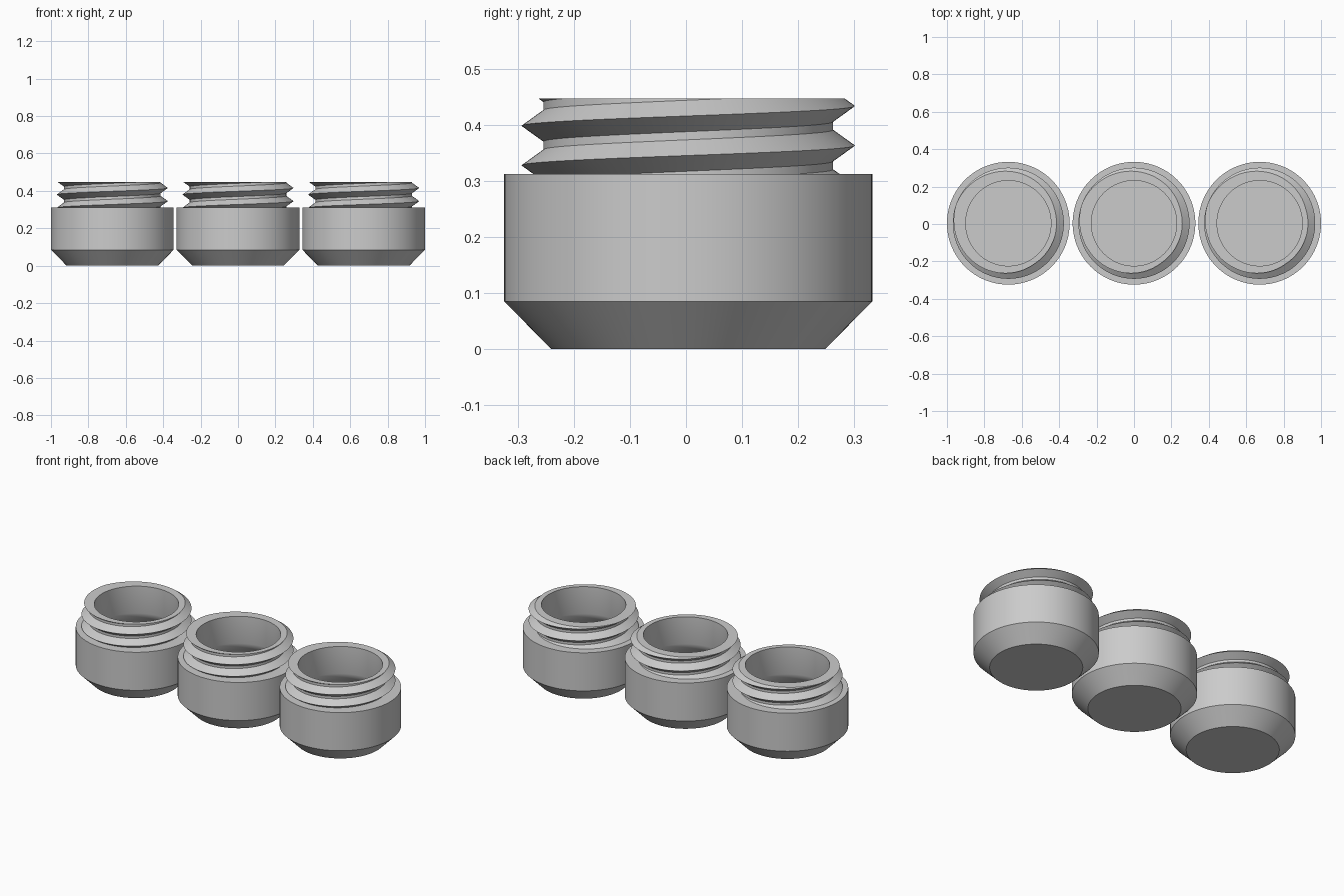
import bpy, bmesh, math

if "Cube" in bpy.data.objects:
    bpy.data.objects.remove(bpy.data.objects["Cube"])

SEGMENTS = 120
SHOULDER, RIM = 0.312, 0.447            # heights bounding the threaded neck
NECK_R, CREST = 0.258, 0.039            # neck radius and thread depth
PITCH, HALF = 0.0705, 0.028             # thread pitch and half height
CENTER_Y = 0.004

# Outer body (bottom to shoulder) and hollow interior (rim to floor)
BODY = [(0, 0), (0.244, 0), (0.328, 0.085), (0.328, SHOULDER)]
HOLLOW = [(0.228, RIM), (0.228, 0.285), (0.235, 0.262), (0.25, 0.24),
          (0.27, 0.222), (0.288, 0.2), (0.295, 0.17), (0.295, 0.1),
          (0.23, 0.035), (0, 0.035)]

grey = bpy.data.materials.new("light grey plastic")
grey.diffuse_color = (0.6, 0.6, 0.6, 1)
grey.use_nodes = True
grey.node_tree.nodes["Principled BSDF"].inputs["Base Color"].default_value = grey.diffuse_color


def thread_points(angle):
    """Section of the helical thread at one angle, clipped at shoulder and rim."""
    base = 0.398 + PITCH * (angle / math.tau + 0.25)
    crests = [base + k * PITCH for k in range(-4, 4)]
    levels = [SHOULDER]
    for c in crests:
        levels += [c - HALF, c, c + HALF]
    levels.append(RIM)
    points = []
    for z in levels:
        z = min(max(z, SHOULDER), RIM)
        near = min(abs(z - c) for c in crests)
        points.append((NECK_R + CREST * max(0, 1 - near / HALF), z))
    return points


def jar_mesh():
    """Sweep the full section around the axis; the thread climbs as it turns."""
    bm = bmesh.new()
    columns = []
    for i in range(SEGMENTS + 1):
        a = math.tau * i / SEGMENTS
        section = BODY + thread_points(a) + HOLLOW
        columns.append([bm.verts.new((r * math.cos(a), r * math.sin(a), z))
                        for r, z in section])
    start, end = len(BODY), len(columns[0]) - len(HOLLOW)
    for i in range(SEGMENTS):
        p, q = columns[i], columns[i + 1]
        for j in range(len(p) - 1):
            bm.faces.new((p[j], q[j], q[j + 1], p[j + 1]))
    bmesh.ops.remove_doubles(bm, verts=bm.verts, dist=1e-5)
    bmesh.ops.recalc_face_normals(bm, faces=bm.faces)
    mesh = bpy.data.meshes.new("threaded_jar")
    bm.to_mesh(mesh)
    bm.free()
    mesh.materials.append(grey)
    return mesh


# Row of three identical jars
mesh = jar_mesh()
for name, x in (("left_jar", -0.672), ("middle_jar", 0), ("right_jar", 0.672)):
    jar = bpy.data.objects.new(name, mesh)
    jar.location = (x, CENTER_Y, 0)
    bpy.context.collection.objects.link(jar)
    jar.select_set(True)
    bpy.context.view_layer.objects.active = jar
    bpy.ops.object.shade_smooth_by_angle(angle=math.radians(30))
    jar.select_set(False)
